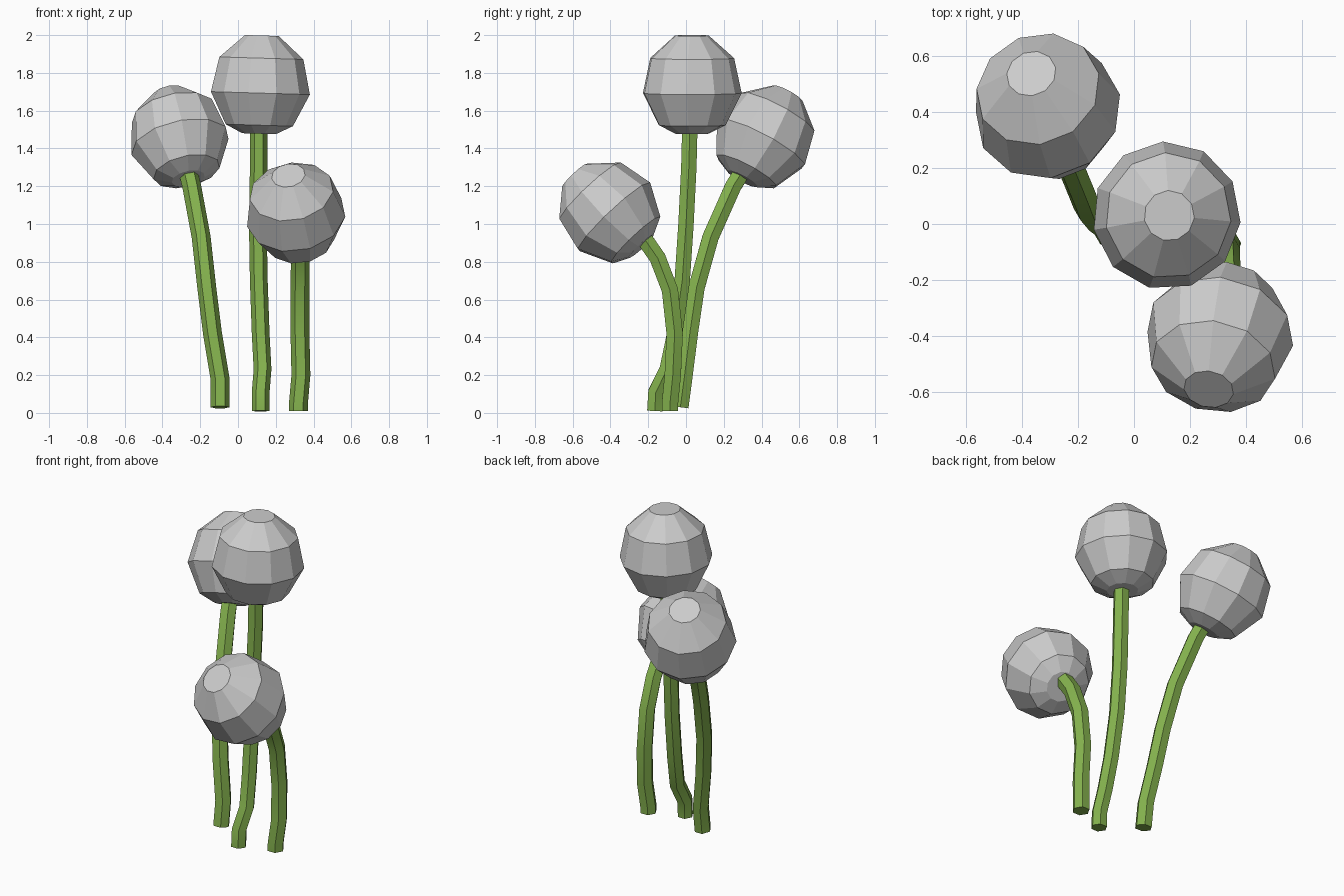
import bpy, bmesh, math
from mathutils import Vector

if "Cube" in bpy.data.objects:
    bpy.data.objects.remove(bpy.data.objects["Cube"])


def material(name, rgb):
    m = bpy.data.materials.new(name)
    m.diffuse_color = (*rgb, 1)
    m.use_nodes = True
    m.node_tree.nodes["Principled BSDF"].inputs["Base Color"].default_value = m.diffuse_color
    return m


GREEN = material("stem green", (0.23, 0.44, 0.075))
GREY = material("bloom grey", (0.60, 0.60, 0.60))


def skin(name, rings, mat):
    """Join rings of points into a closed, capped, flat-shaded shell."""
    bm = bmesh.new()
    loops = [[bm.verts.new(p) for p in ring] for ring in rings]
    n = len(loops[0])
    for a, b in zip(loops, loops[1:]):
        for i in range(n):
            j = (i + 1) % n
            bm.faces.new((a[i], a[j], b[j], b[i]))
    bm.faces.new(loops[0])
    bm.faces.new(loops[-1])
    bmesh.ops.recalc_face_normals(bm, faces=bm.faces)
    mesh = bpy.data.meshes.new(name)
    bm.to_mesh(mesh)
    bm.free()
    mesh.materials.append(mat)
    obj = bpy.data.objects.new(name, mesh)
    bpy.context.collection.objects.link(obj)
    return obj


def stem(name, path, radius=0.05, sides=6):
    """Six-sided tube swept along a path."""
    pts = [Vector(p) for p in path]
    rings = []
    for i, p in enumerate(pts):
        t = (pts[min(i + 1, len(pts) - 1)] - pts[max(i - 1, 0)]).normalized()
        u = (Vector((1, 0, 0)) - t * t.x).normalized()
        v = t.cross(u)
        rings.append([p + radius * (u * math.cos(a) + v * math.sin(a))
                      for a in (math.tau * k / sides for k in range(sides))])
    obj = skin(name, rings, GREEN)
    bpy.context.view_layer.objects.active = obj
    obj.select_set(True)
    bpy.ops.object.shade_smooth_by_angle(angle=math.radians(30))
    obj.select_set(False)


# Height and radius of each ring of the faceted bloom, from its base up
BLOOM = [(-0.26, 0.09), (-0.215, 0.18), (-0.045, 0.265), (0.14, 0.225), (0.26, 0.09)]


def bloom(name, center, axis, turn, sides=11):
    """Faceted ball with flat caps, tilted along its stem."""
    q = Vector(axis).to_track_quat('Z', 'Y')
    c = Vector(center)
    skin(name, [[c + q @ Vector((r * math.cos(a), r * math.sin(a), h))
                 for a in (math.tau * k / sides + turn for k in range(sides))]
                for h, r in BLOOM], GREY)


# Left stem, leaning back
stem("left_stem", [(-0.095, -0.03, 0.03), (-0.095, -0.01, 0.18), (-0.135, 0.02, 0.42),
                   (-0.165, 0.055, 0.66), (-0.195, 0.13, 0.93), (-0.245, 0.25, 1.2),
                   (-0.265, 0.30, 1.28)])
bloom("left_bloom", (-0.315, 0.418, 1.465), (-0.2, 0.46, 0.87), 0.1)

# Tall middle stem
stem("middle_stem", [(0.12, -0.165, 0.01), (0.12, -0.16, 0.11), (0.13, -0.1, 0.23),
                     (0.12, -0.06, 0.42), (0.11, -0.02, 0.7), (0.105, 0.0, 1.0),
                     (0.11, 0.015, 1.3), (0.11, 0.02, 1.5)], 0.047)
bloom("middle_bloom", (0.118, 0.03, 1.738), (0.03, 0.0, 1), 0.05)

# Short right stem, curling forward
stem("right_stem", [(0.32, -0.085, 0.01), (0.32, -0.085, 0.05), (0.333, -0.07, 0.2),
                    (0.328, -0.06, 0.42), (0.328, -0.085, 0.65), (0.33, -0.15, 0.82),
                    (0.335, -0.24, 0.95)])
bloom("right_bloom", (0.302, -0.413, 1.07), (-0.035, -0.175, 0.185), 0.0)
